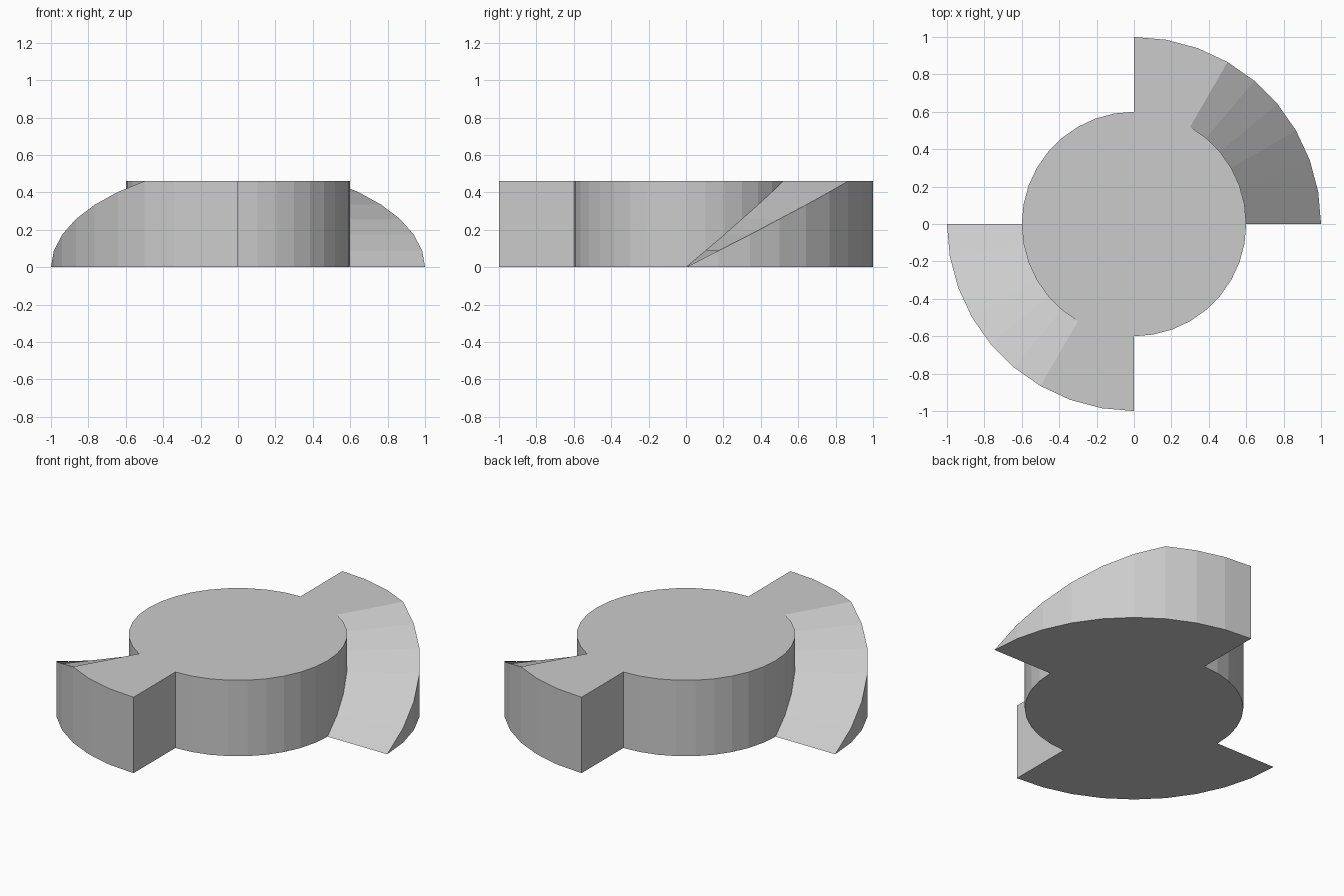
import bpy, bmesh
from math import cos, sin, radians

if "Cube" in bpy.data.objects:
    bpy.data.objects.remove(bpy.data.objects["Cube"])

H, R_IN, R_OUT, STEP = 0.46, 0.6, 1.0, 10
RAMP = [0, 0.088, 0.174, 0.258, 0.334, 0.402, H, H, H, H]  # wing height every 10 degrees

bm = bmesh.new()
cache = {}


def vert(r, step, z):
    a = radians(step % 36 * STEP)
    key = (round(r * cos(a), 5), round(r * sin(a), 5), round(z, 5))
    if key not in cache:
        cache[key] = bm.verts.new(key)
    return cache[key]


def face(*pts):
    vs = list(dict.fromkeys(vert(*p) for p in pts))
    if len(vs) > 2:
        bm.faces.new(vs)


# central disc caps
face(*[(R_IN, i, H) for i in range(36)])
face(*[(R_IN, i, 0) for i in reversed(range(36))])

for half in (0, 18):
    # two ramped wings
    for k in range(9):
        i, j = half + k, half + k + 1
        a, b = RAMP[k], RAMP[k + 1]
        face((R_IN, i, a), (R_OUT, i, a), (R_OUT, j, b), (R_IN, j, b))
        face((R_IN, i, 0), (R_IN, j, 0), (R_OUT, j, 0), (R_OUT, i, 0))
        face((R_OUT, i, 0), (R_OUT, j, 0), (R_OUT, j, b), (R_OUT, i, a))
        face((R_IN, i, a), (R_IN, j, b), (R_IN, j, H), (R_IN, i, H))
    # upright end wall of the wing
    e = half + 9
    face((R_IN, e, 0), (R_IN, e, H), (R_OUT, e, H), (R_OUT, e, 0))
    # exposed drum wall between wings
    for i in range(half + 9, half + 18):
        face((R_IN, i, 0), (R_IN, i + 1, 0), (R_IN, i + 1, H), (R_IN, i, H))

bmesh.ops.recalc_face_normals(bm, faces=bm.faces)
mesh = bpy.data.meshes.new("ramped_cam")
bm.to_mesh(mesh)
bm.free()
bpy.context.collection.objects.link(bpy.data.objects.new("ramped_cam", mesh))
